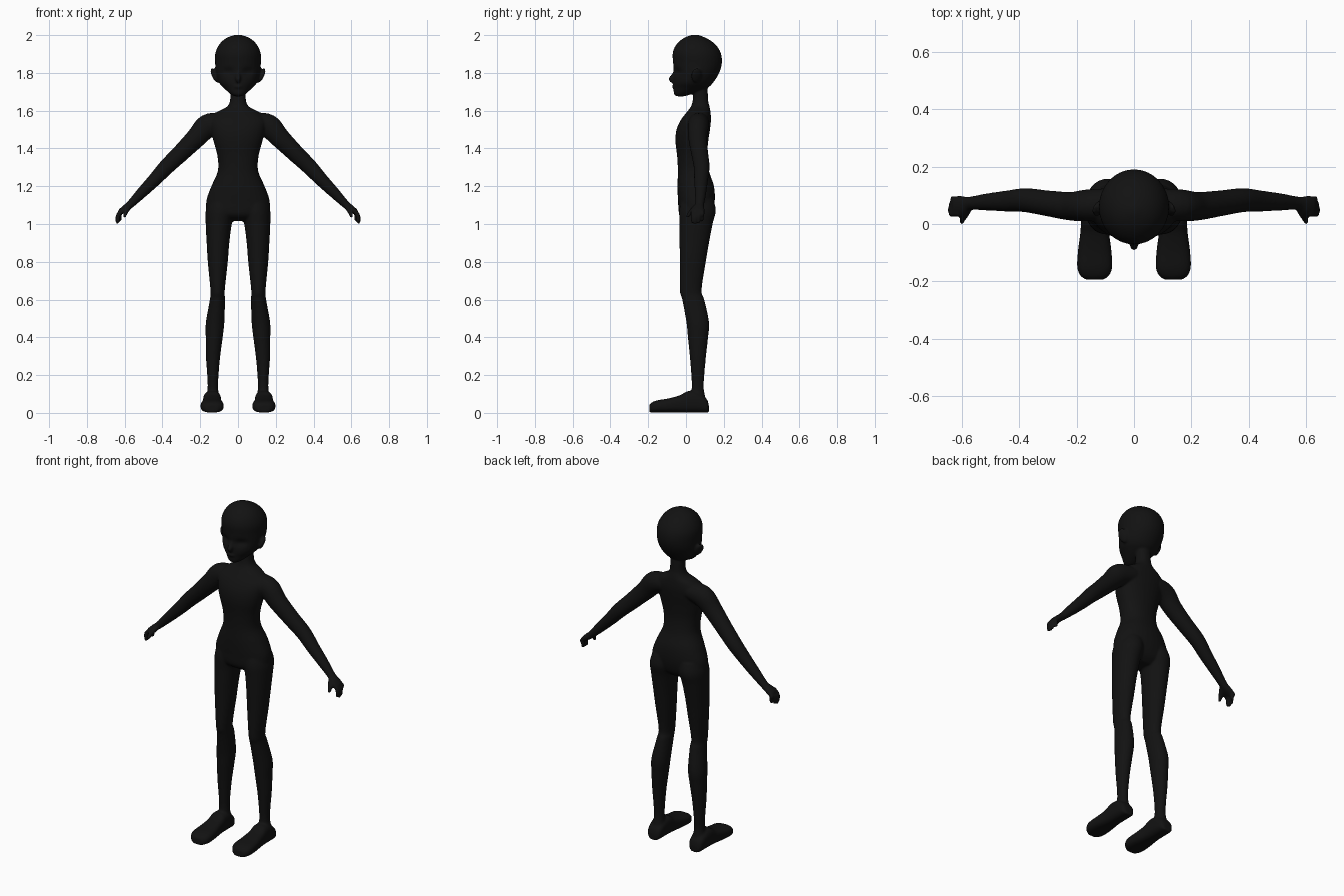
import bpy, bmesh, math
from mathutils import Vector, Matrix

bm = bmesh.new()


def spline(rows, steps=5):
    """Catmull-Rom interpolation between rows of numbers."""
    out = []
    for i in range(len(rows) - 1):
        p0, p1 = rows[max(i - 1, 0)], rows[i]
        p2, p3 = rows[i + 1], rows[min(i + 2, len(rows) - 1)]
        for s in range(steps):
            t = s / steps
            out.append([0.5 * (2 * b + (c - a) * t + (2 * a - 5 * b + 4 * c - d) * t * t
                               + (3 * b - a - 3 * c + d) * t ** 3)
                        for a, b, c, d in zip(p0, p1, p2, p3)])
    return out + [list(rows[-1])]


def loft(sections, power=2.0, n=32):
    """Skin a closed shell over sections of (centre, half axis u, half axis v)."""
    rings = []
    for c, u, v in sections:
        ring = []
        for k in range(n):
            a = 2 * math.pi * k / n
            ca, sa = math.cos(a), math.sin(a)
            f = math.copysign(abs(ca) ** (2 / power), ca)
            g = math.copysign(abs(sa) ** (2 / power), sa)
            ring.append(bm.verts.new(c + u * f + v * g))
        rings.append(ring)
    faces = [bm.faces.new((p[k], p[(k + 1) % n], q[(k + 1) % n], q[k]))
             for p, q in zip(rings, rings[1:]) for k in range(n)]
    faces += [bm.faces.new(rings[0]), bm.faces.new(rings[-1])]
    bmesh.ops.recalc_face_normals(bm, faces=faces)
    return [v for r in rings for v in r]


def stack(rows, side=1, power=2.0):
    """Horizontal slices: z, centre x, half width, front y, back y."""
    return loft([(Vector((side * x, (f + b) / 2, z)), Vector((w, 0, 0)), Vector((0, (b - f) / 2, 0)))
                 for z, x, w, f, b in spline(rows)], power)


def tube(rows, side=1, n=20):
    """Limb along a path: x, y, z, thickness radius, depth radius."""
    rows = spline(rows)
    pts = [Vector((side * r[0], r[1], r[2])) for r in rows]
    secs = []
    for i, r in enumerate(rows):
        d = (pts[min(i + 1, len(pts) - 1)] - pts[max(i - 1, 0)]).normalized()
        u = Vector((0, 1, 0)).cross(d).normalized()
        secs.append((pts[i], u * r[3], d.cross(u) * r[4]))
    return loft(secs, n=n)


def blob(centre, radii, rot=None):
    m = Matrix.Translation(centre) @ (rot or Matrix()) @ Matrix.Diagonal((*radii, 1))
    bmesh.ops.create_uvsphere(bm, u_segments=24, v_segments=16, radius=1, matrix=m)


# Torso and neck
stack([(1.015, 0, .07, .01, .10), (1.05, 0, .155, -.034, .135), (1.12, 0, .168, -.042, .152),
       (1.20, 0, .141, -.045, .148), (1.28, 0, .107, -.043, .122), (1.36, 0, .109, -.047, .112),
       (1.44, 0, .13, -.056, .118), (1.50, 0, .145, -.05, .127), (1.55, 0, .152, -.028, .132),
       (1.59, 0, .115, .002, .13), (1.62, 0, .06, .025, .125), (1.65, 0, .043, .035, .118),
       (1.70, 0, .041, .04, .115), (1.76, 0, .041, .04, .11)], power=2.2)

# Head
head = stack([(1.676, 0, .018, -.05, -.01), (1.688, 0, .04, -.064, .03), (1.72, 0, .075, -.066, .112),
              (1.75, 0, .102, -.068, .145), (1.80, 0, .117, -.066, .176), (1.85, 0, .121, -.068, .19),
              (1.90, 0, .121, -.071, .186), (1.94, 0, .106, -.058, .165), (1.97, 0, .082, -.032, .132),
              (1.99, 0, .05, .0, .095), (2.002, 0, .012, .035, .06)])
# Eye sockets pressed into the face
for v in head:
    if v.co.y < .03:
        d2 = ((abs(v.co.x) - .052) / .03) ** 2 + ((v.co.z - 1.805) / .02) ** 2
        v.co.y += .016 * math.exp(-d2)
# Nose and lips
tube([(0, -.055, 1.81, .01, .01), (0, -.066, 1.785, .013, .012), (0, -.077, 1.766, .014, .015),
      (0, -.066, 1.752, .008, .01)])
blob((0, -.06, 1.727), (.026, .014, .011))

for s in (1, -1):
    # Ears
    blob((s * .123, .055, 1.787), (.012, .029, .042), Matrix.Rotation(s * .42, 4, 'Y') @ Matrix.Rotation(s * .4, 4, 'Z'))
    # Arms and palms
    tube([(.08, .07, 1.54, .05, .055), (.16, .065, 1.52, .062, .056), (.22, .062, 1.458, .054, .05),
          (.30, .072, 1.378, .047, .045), (.378, .083, 1.303, .042, .042), (.44, .08, 1.236, .036, .037),
          (.51, .077, 1.165, .029, .030), (.57, .072, 1.104, .021, .024), (.60, .065, 1.08, .019, .034),
          (.625, .062, 1.062, .015, .034)], s)
    # Fingers and thumb
    for y0, y1, tip in ((.035, .034, .004), (.053, .049, .0), (.071, .067, .003), (.088, .086, .014)):
        tube([(.605, y0, 1.078, .012, .010), (.630, y0, 1.054, .012, .010),
              (.639 - tip, y1, 1.03 + tip, .011, .010), (.638 - tip, y1, 1.0 + tip, .007, .007)], s, 12)
    tube([(.572, .065, 1.098, .014, .016), (.588, .035, 1.073, .013, .014),
          (.598, .016, 1.052, .011, .011), (.60, .004, 1.034, .007, .007)], s, 12)
    # Legs
    stack([(1.13, .085, .07, -.025, .145), (1.07, .094, .077, -.036, .158), (1.0, .102, .069, -.034, .141),
           (.90, .106, .060, -.034, .122), (.80, .107, .053, -.033, .105), (.65, .108, .038, -.033, .083),
           (.60, .109, .040, -.02, .097), (.48, .121, .049, .002, .122), (.40, .126, .045, .010, .117),
           (.30, .132, .038, .020, .106), (.20, .133, .030, .028, .097), (.13, .133, .028, .030, .094),
           (.07, .134, .036, .02, .105), (.03, .134, .036, .02, .105)], s)
    # Feet: slices along y with half width and top height
    loft([(Vector((s * .137, y, (t + .002) / 2)), Vector((w, 0, 0)), Vector((0, 0, (t - .002) / 2)))
          for y, w, t in spline([(.121, .022, .04), (.108, .04, .075), (.06, .046, .11), (.01, .048, .115),
                                 (-.03, .05, .094), (-.09, .058, .077), (-.15, .061, .067),
                                 (-.18, .05, .056), (-.194, .03, .042)])], power=2.8)

mesh = bpy.data.meshes.new("body")
bm.to_mesh(mesh)
bm.free()
body = bpy.data.objects.new("body", mesh)
bpy.context.collection.objects.link(body)

# Fuse all parts into one smooth skin
fuse = body.modifiers.new("fuse", 'REMESH')
fuse.mode = 'VOXEL'
fuse.voxel_size = .006
fuse.use_smooth_shade = True
soften = body.modifiers.new("soften", 'SMOOTH')
soften.factor = .5
soften.iterations = 5

black = bpy.data.materials.new("black_skin")
black.diffuse_color = (.006, .006, .006, 1)
mesh.materials.append(black)
for p in mesh.polygons:
    p.use_smooth = True
